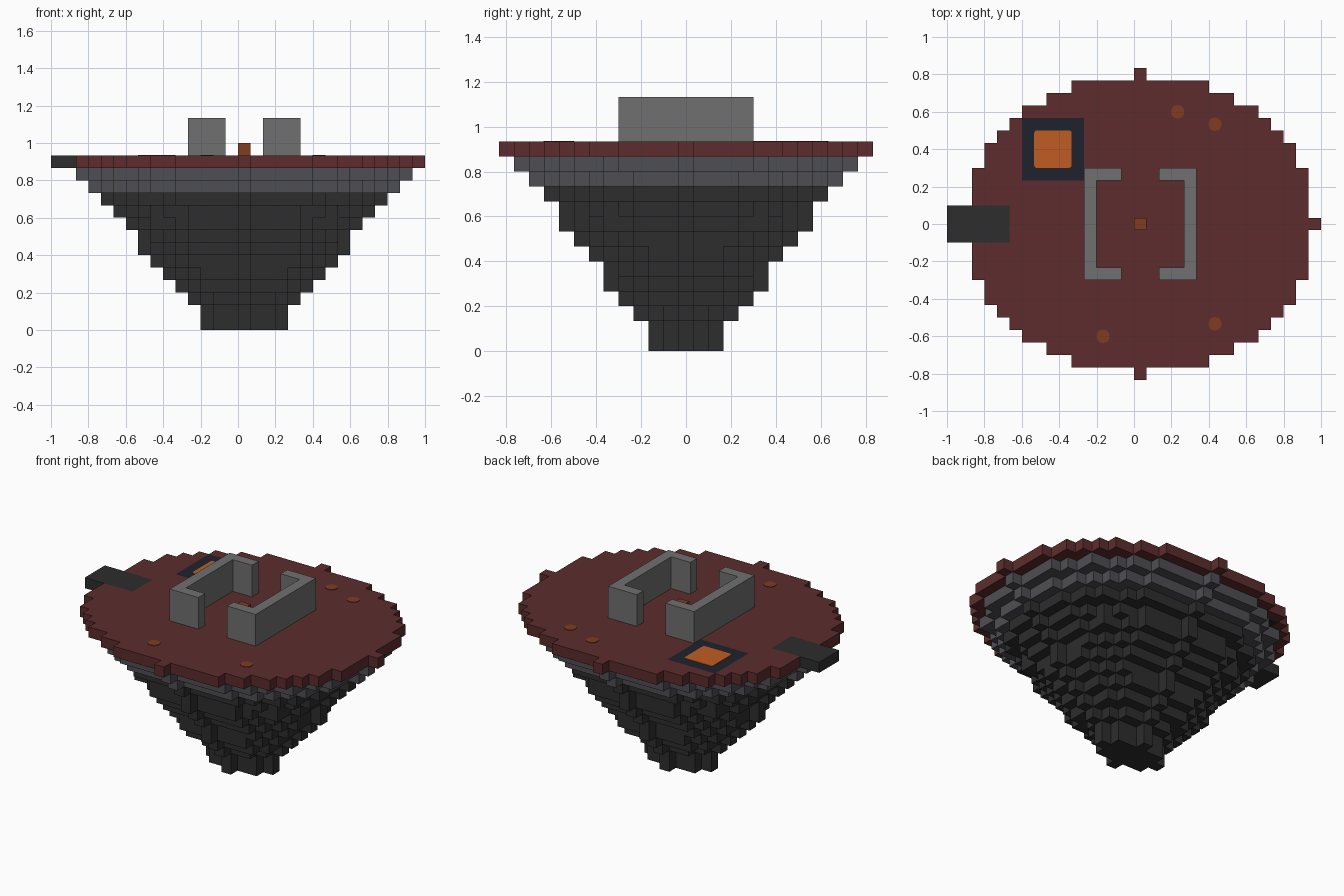
import bpy, bmesh
from mathutils import Vector

old = bpy.data.objects.get("Cube")
if old:
    bpy.data.objects.remove(old, do_unlink=True)

U = 1 / 15                      # block size
ORIGIN = Vector((U / 2, 0, 0))  # centre of the middle column
TOP = 14                        # number of terrain layers


def material(name, rgb):
    m = bpy.data.materials.new(name)
    m.use_nodes = True
    lin = [((c / 255 + 0.055) / 1.055) ** 2.4 for c in rgb]
    m.diffuse_color = (*lin, 1)
    m.node_tree.nodes["Principled BSDF"].inputs["Base Color"].default_value = (*lin, 1)
    return m


RED = material("dark red ground", (93, 44, 45))
GREY = material("slate grey", (78, 78, 84))
DARK = material("charcoal rock", (45, 45, 45))
WALL = material("wall grey", (112, 112, 112))
NAVY = material("navy rim", (32, 34, 45))
LAVA = material("bright orange", (192, 92, 34))
EMBER = material("ember brown", (126, 60, 32))


def finish(name, bm, mat):
    mesh = bpy.data.meshes.new(name)
    bm.to_mesh(mesh)
    bm.free()
    mesh.materials.append(mat)
    obj = bpy.data.objects.new(name, mesh)
    bpy.context.collection.objects.link(obj)
    return obj


def blocks(name, cells, mat):
    """Join unit blocks into one shell, leaving out faces between neighbours."""
    bm = bmesh.new()
    verts = {}

    def corner(p):
        key = tuple(round(2 * c) for c in p)
        if key not in verts:
            verts[key] = bm.verts.new(ORIGIN + Vector(p) * U)
        return verts[key]

    for cell in cells:
        centre = Vector(cell) + Vector((0, 0, 0.5))
        for axis in range(3):
            for sign in (1, -1):
                n = Vector((0, 0, 0))
                n[axis] = sign
                if tuple(int(c) for c in Vector(cell) + n) in cells:
                    continue
                a = Vector((0, 0, 0))
                a[(axis + 1) % 3] = 0.5
                b = n.cross(a)
                mid = centre + n / 2
                bm.faces.new([corner(mid + d) for d in (a + b, b - a, -a - b, a - b)])
    return finish(name, bm, mat)


def box(xs, ys, zs):
    return {(x, y, z) for x in range(xs[0], xs[1] + 1)
            for y in range(ys[0], ys[1] + 1) for z in range(zs[0], zs[1] + 1)}


def layer(z):
    """Elliptical layer, its whole-number radii shrinking downward."""
    rx, ry = 3 + 11 * z // 13, 2 + 10 * z // 13
    return {(x, y, z) for x in range(-rx, rx + 1) for y in range(-ry, ry + 1)
            if (x / rx) ** 2 + (y / ry) ** 2 <= 1.000001}


def layers(first, last):
    return set().union(*(layer(z) for z in range(first, last + 1)))


# Floating island: rock cone, slate band, red ground
deck = TOP - 1
bridge = box((-15, -11), (-1, 1), (deck, deck))
rim = box((-9, -5), (4, 8), (deck, deck))
blocks("rock_cone", layers(0, 10), DARK)
blocks("slate_band", layers(11, 12), GREY)
blocks("ground", layer(deck) - bridge - rim, RED)
blocks("bridge", bridge, DARK)
blocks("pool_rim", rim, NAVY)

# Bracket walls facing each other around the middle block
for name, back, arm in (("right_wall", -4, (-4, -2)), ("left_wall", 4, (2, 4))):
    height = (TOP, TOP + 2)
    cells = box((back, back), (-4, 4), height)
    for y in (-4, 4):
        cells |= box(arm, (y, y), height)
    blocks(name, cells, WALL)
blocks("centre_block", {(0, 0, TOP)}, EMBER)


def plate(name, x, y, size, cut, mat):
    """Thin square plate with its corners cut."""
    bm = bmesh.new()
    bmesh.ops.create_cube(bm, size=1)
    for v in bm.verts:
        v.co = ORIGIN + Vector((x, y, TOP)) * U + Vector(
            (v.co.x * size * U, v.co.y * size * U, v.co.z * 0.006))
    upright = [e for e in bm.edges
               if abs(e.verts[0].co.z - e.verts[1].co.z) > 0.001]
    bmesh.ops.bevel(bm, geom=upright, offset=cut * U, segments=3, profile=0.5,
                    affect='EDGES')
    finish(name, bm, mat)


# Pool surface and scattered embers
plate("pool_surface", -7, 6, 3, 0.2, LAVA)
for i, (x, y) in enumerate(((3, 9), (6, 8), (6, -8), (-3, -9))):
    plate(f"ember_{i + 1}", x, y, 1.05, 0.45, EMBER)
